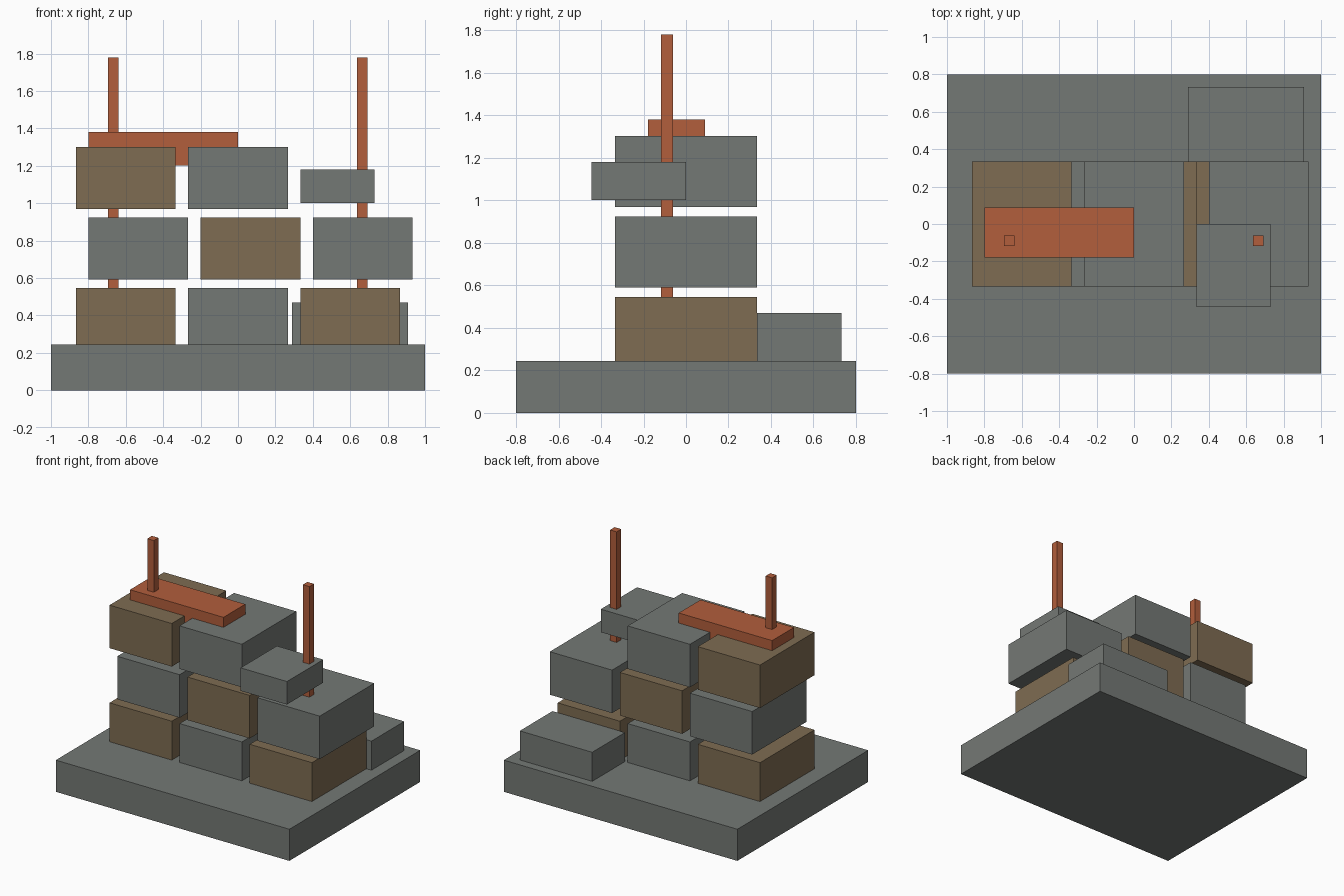
import bpy

if "Cube" in bpy.data.objects:
    bpy.data.objects.remove(bpy.data.objects["Cube"])


def material(name, rgb):
    m = bpy.data.materials.new(name)
    m.diffuse_color = (*rgb, 1)
    m.use_nodes = True
    m.node_tree.nodes["Principled BSDF"].inputs["Base Color"].default_value = m.diffuse_color
    return m


stone = material("stone", (0.175, 0.19, 0.178))
clay = material("clay", (0.21, 0.15, 0.084))
rust = material("rust", (0.445, 0.112, 0.045))


def box(name, x, y, z, mat):
    """Box from (min, max) ranges on each axis."""
    bpy.ops.mesh.primitive_cube_add(size=1, location=[(a + b) / 2 for a, b in (x, y, z)])
    ob = bpy.context.object
    ob.name = name
    ob.scale = [b - a for a, b in (x, y, z)]
    bpy.ops.object.transform_apply(location=False, rotation=False, scale=True)
    ob.data.materials.append(mat)


# Foundation slab
box("foundation", (-1, 1), (-0.8, 0.8), (0, 0.245), stone)

# Wall blocks: staggered courses, alternating colours, top right one missing
for row, (start, count) in enumerate([(-0.867, 3), (-0.8, 3), (-0.867, 2)]):
    z = 0.213 + 0.378 * row
    for col in range(count):
        x = start + 0.6 * col
        box(f"wall_block_{row}_{col}", (x, x + 0.533), (-0.333, 0.333),
            (z, z + 0.333), stone if (row + col) % 2 else clay)

# Reinforcing bars
for side, x in (("left", -0.667), ("right", 0.665)):
    box(f"bar_{side}", (x - 0.028, x + 0.028), (-0.117, -0.061), (0.245, 1.78), rust)

# Plank lying across the top course
box("top_plank", (-0.8, 0), (-0.178, 0.089), (1.202, 1.38), rust)

# Loose rubble
box("upper_rubble", (0.333, 0.73), (-0.444, 0), (1.002, 1.18), stone)
box("rear_rubble", (0.29, 0.91), (0.333, 0.733), (0.203, 0.47), stone)
